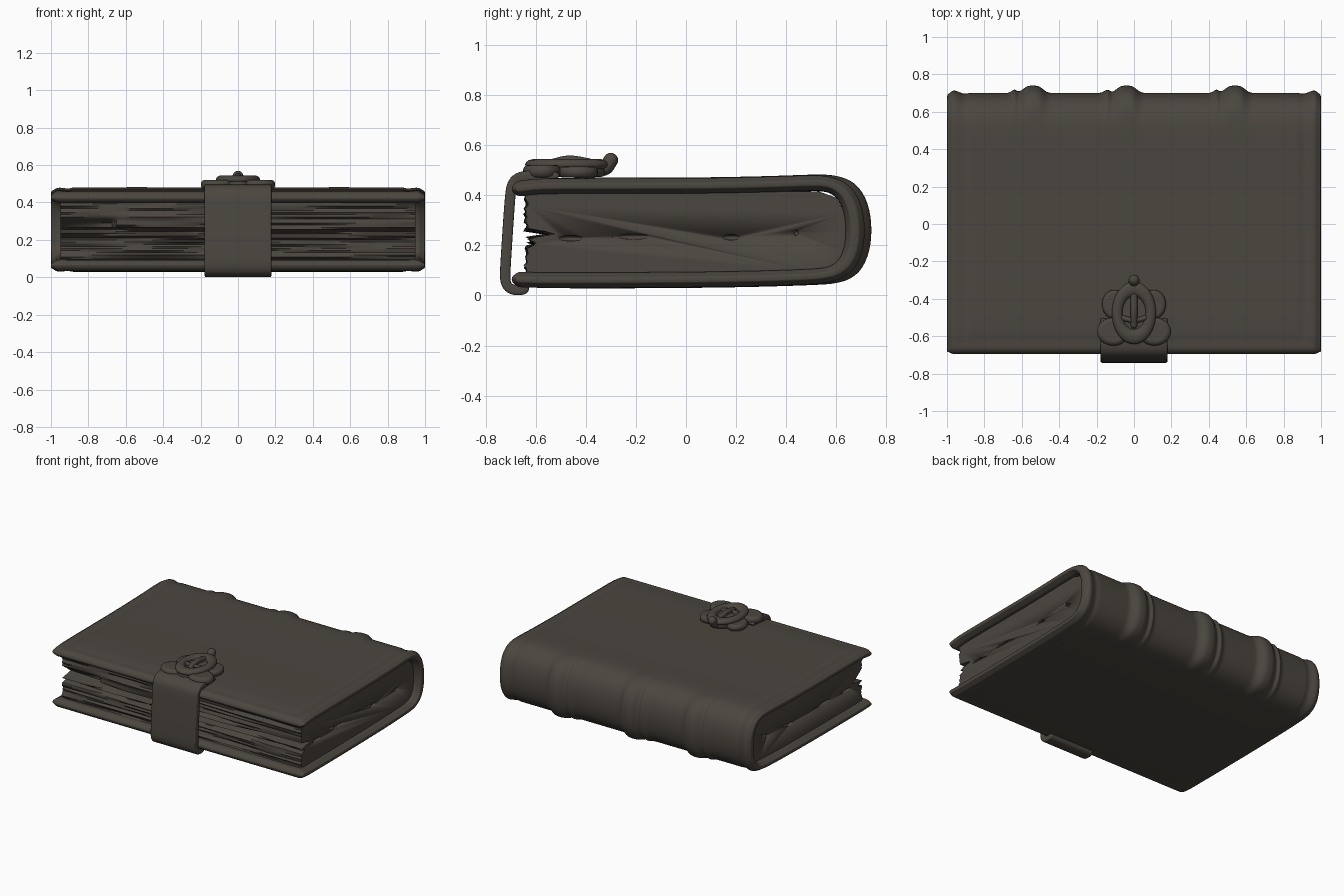
import bpy, bmesh, math, random
from mathutils import Vector

random.seed(4)
cube = bpy.data.objects.get("Cube")
if cube:
    bpy.data.objects.remove(cube, do_unlink=True)

leather = bpy.data.materials.new("dark_leather")
leather.use_nodes = True
colour = (0.07, 0.061, 0.05, 1)
leather.diffuse_color = colour
bsdf = leather.node_tree.nodes["Principled BSDF"]
bsdf.inputs["Base Color"].default_value = colour
bsdf.inputs["Roughness"].default_value = 0.8


def finish(ob, name, angle=50):
    ob.name = name
    ob.data.materials.clear()
    ob.data.materials.append(leather)
    bpy.ops.object.select_all(action="DESELECT")
    ob.select_set(True)
    bpy.context.view_layer.objects.active = ob
    bpy.ops.object.shade_smooth_by_angle(angle=math.radians(angle))
    return ob


def loft(name, sections, caps, angle=50):
    """Skin a row of equal closed sections; caps lists the end faces by index."""
    bm = bmesh.new()
    rings = [[bm.verts.new(p) for p in s] for s in sections]
    n = len(rings[0])
    for a, b in zip(rings, rings[1:]):
        for i in range(n):
            j = (i + 1) % n
            bm.faces.new((a[i], a[j], b[j], b[i]))
    for ring in (rings[0], rings[-1]):
        for c in caps:
            bm.faces.new([ring[i] for i in c])
    bmesh.ops.recalc_face_normals(bm, faces=bm.faces)
    mesh = bpy.data.meshes.new(name)
    bm.to_mesh(mesh)
    bm.free()
    ob = bpy.data.objects.new(name, mesh)
    bpy.context.collection.objects.link(ob)
    return finish(ob, name, angle)


def sheet(name, path, stations, half, bulge=lambda x, p: 0):
    """Thick bent sheet: a path in y,z swept along x."""
    pts = [Vector(p) for p in path]
    n = len(pts)
    sections = []
    for x in stations:
        outer, inner, tips = [], [], []
        for i, p in enumerate(pts):
            t = (pts[min(i + 1, n - 1)] - pts[max(i - 1, 0)]).normalized()
            nrm = Vector((-t.y, t.x))
            h = half(x, p)
            outer.append(p + nrm * (h + bulge(x, p)))
            inner.append(p - nrm * h)
            if i in (0, n - 1):
                tips.append(p + t * h * (-1 if i == 0 else 1))
        ring = outer + [tips[1]] + inner[::-1] + [tips[0]]
        sections.append([(x, p.x, p.y) for p in ring])
    caps = [(i, i + 1, 2 * n - i - 1, 2 * n - i) for i in range(n - 1)]
    caps += [(n - 1, n, n + 1), (2 * n + 1, 0, 2 * n)]
    ob = loft(name, sections, caps)
    mod = ob.modifiers.new("smooth", "SUBSURF")
    mod.levels = mod.render_levels = 2
    return ob


# Cover: boards and rounded spine in one sheet, with a soft lip round the edge
cover_path = [(-.675, .425), (-.65, .428), (-.62, .432), (-.57, .437), (-.3, .437),
              (.1, .437), (.4, .445), (.53, .451), (.585, .442), (.63, .41),
              (.66, .35), (.672, .26), (.66, .17), (.63, .115), (.585, .085),
              (.53, .075), (.3, .067), (0, .062), (-.57, .06), (-.62, .062),
              (-.65, .063), (-.675, .064)]


def cover_half(x, p):
    d = min(1 - abs(x), p.x + .7)
    if d < .012:
        return .014
    if d < .06:
        return .031
    return .027 if d < .1 else .033


def spine_bulge(x, p):
    side = max(0, min(1, (p.x - .56) / .08))
    band = sum(math.exp(-((x - c) / .06) ** 4) for c in (-.54, -.04, .54))
    seam = sum(math.exp(-((x - c) / .014) ** 2) for c in (-.64, -.145, .44))
    tail = math.exp(-((abs(x) - .97) / .04) ** 2)
    hinge = math.exp(-((p.x - .6) / .025) ** 2)
    return side * (.04 * band + .025 * seam + .018 * tail) - .006 * hinge


stations = [i * .02 for i in range(-46, 47)]
stations = [-1, -.99, -.97, -.945] + stations + [.945, .97, .99, 1]
sheet("cover", cover_path, stations, cover_half, spine_bulge)

# Page block: uneven layers on the fore edge, with a split in the middle
levels = [.075 + i * .0113 for i in range(31)]
layer = [(random.uniform(0, .014), random.uniform(0, 6), random.uniform(3, 9))
         for _ in levels]


def fore_edge(x, k):
    z = levels[k]
    base, phase, freq = layer[k]
    y = -.645 + base + .006 * math.sin(freq * x + phase)
    wave = z + .01 * math.sin(2.5 * x + 1)
    y += .13 * max(0, 1 - abs(wave - .245) / .02)
    y += .05 * max(0, 1 - abs(wave - .205) / .013)
    if x < -.66:
        y += .06 * max(0, 1 - abs(z - .285) / .03)
    return y


back = [(.53, .415), (.6, .39), (.635, .33), (.645, .25), (.63, .17), (.59, .11), (.53, .09)]
sections = []
for i in range(-38, 39):
    x = i * .025
    front = [(x, fore_edge(x, k), z) for k, z in enumerate(levels)]
    sections.append(front + [(x, y, z) for y, z in back])
pages = loft("pages", sections, [range(len(sections[0]))], 35)

# Narrow slits between the pages at both ends
for sx in (-1, 1):
    for y, length, z in ((-.46, .05, .228), (-.21, .065, .235), (.18, .035, .232), (.44, .01, .25)):
        bpy.ops.mesh.primitive_uv_sphere_add(segments=16, ring_count=8, location=(sx * .95, y, z))
        cutter = finish(bpy.context.object, "slit_cutter")
        cutter.scale = (.03, length, .011)
        cutter.hide_render = True
        cutter.hide_set(True)
        mod = pages.modifiers.new("slit", "BOOLEAN")
        mod.operation = "DIFFERENCE"
        mod.object = cutter

# Strap wrapped round the fore edge
strap_path = [(-.52, .478), (-.62, .478), (-.67, .474), (-.695, .45), (-.702, .4), (-.712, .25),
              (-.722, .1), (-.722, .055), (-.71, .03), (-.685, .02), (-.65, .022), (-.64, .03)]
strap_x = [-.18, -.176, -.165, -.1, 0, .1, .165, .176, .18]
sheet("strap", strap_path, strap_x, lambda x, p: .012 if abs(x) > .178 else .021)


def pad(name, x, y, z, rx, ry, rz):
    """Flat rounded disc."""
    bpy.ops.mesh.primitive_cylinder_add(vertices=32, radius=1, depth=2, location=(x, y, z))
    ob = bpy.context.object
    ob.scale = (rx, ry, rz)
    bpy.ops.object.transform_apply(location=False, rotation=False)
    mod = ob.modifiers.new("round", "BEVEL")
    mod.width = rz * .8
    mod.segments = 3
    return finish(ob, name)


def rod(name, points, radius):
    """Round rod through the given points with ball ends."""
    curve = bpy.data.curves.new(name, "CURVE")
    curve.dimensions = "3D"
    curve.bevel_depth = radius
    curve.bevel_resolution = 4
    spline = curve.splines.new("BEZIER")
    spline.bezier_points.add(len(points) - 1)
    for bp, p in zip(spline.bezier_points, points):
        bp.co = p
        bp.handle_left_type = bp.handle_right_type = "AUTO"
    ob = bpy.data.objects.new(name, curve)
    bpy.context.collection.objects.link(ob)
    curve.materials.append(leather)
    for p in (points[0], points[-1]):
        bpy.ops.mesh.primitive_uv_sphere_add(segments=16, ring_count=10, radius=radius, location=p)
        finish(bpy.context.object, name + "_end")


# Clasp: lobed plate, oval buckle ring, prong and peg
for side, sx in (("right", -1), ("left", 1)):
    pad(side + "_lower_lobe", sx * .11, -.575, .495, .088, .075, .026)
    pad(side + "_upper_lobe", sx * .105, -.43, .492, .066, .078, .022)
pad("clasp_plate", 0, -.48, .497, .105, .16, .024)

bpy.ops.mesh.primitive_torus_add(major_radius=.09, minor_radius=.028, major_segments=48,
                                 minor_segments=14, location=(0, -.475, .522))
ring = finish(bpy.context.object, "buckle_ring")
ring.scale = (1, 1.42, .8)

rod("prong", [(0, -.54, .525), (0, -.47, .54), (0, -.39, .53)], .018)
rod("cross_bar", [(-.07, -.5, .522), (0, -.515, .528), (.07, -.5, .522)], .014)
rod("peg", [(0, -.37, .51), (0, -.325, .508), (0, -.3, .54)], .029)
